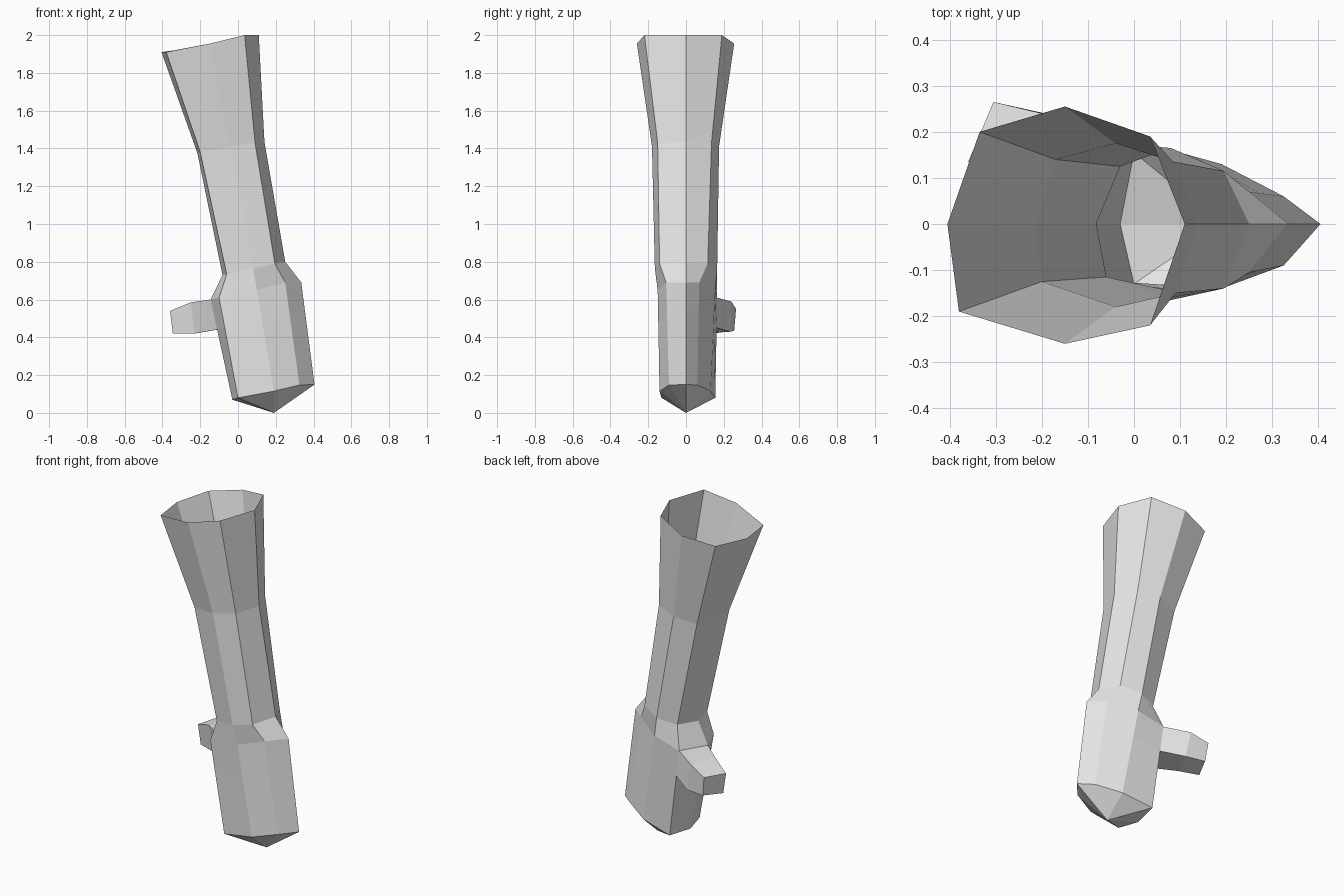
import bpy
from mathutils import Vector

cube = bpy.data.objects.get("Cube")
if cube:
    bpy.data.objects.remove(cube)

grey = bpy.data.materials.new("plain grey")
grey.use_nodes = True
colour = (0.8, 0.8, 0.8, 1)
grey.diffuse_color = colour
grey.node_tree.nodes["Principled BSDF"].inputs["Base Color"].default_value = colour


def loft(name, rings, tip=None, skip=()):
    """Join equal rings of points with quads; close the end with a fan if tip is given."""
    n = len(rings[0])
    verts = [Vector(p) for ring in rings for p in ring]
    faces = []
    for r in range(len(rings) - 1):
        for i in range(n):
            if (r, i) not in skip:
                a, b = r * n + i, r * n + (i + 1) % n
                faces.append((a, a + n, b + n, b))
    if tip:
        base = (len(rings) - 1) * n
        faces += [(base + i, len(verts), base + (i + 1) % n) for i in range(n)]
        verts.append(Vector(tip))
    mesh = bpy.data.meshes.new(name)
    mesh.from_pydata(verts, [], faces)
    mesh.materials.append(grey)
    obj = bpy.data.objects.new(name, mesh)
    bpy.context.collection.objects.link(obj)
    return obj


# Eight-sided rings, starting at the -x corner and passing the front
rim = [(-.405, 0, 1.91), (-.38, -.19, 1.91), (-.15, -.26, 1.955), (.035, -.22, 2),
       (.11, 0, 2), (.035, .19, 2), (-.15, .255, 1.955), (-.335, .2, 1.92)]
forearm = [(-.215, 0, 1.375), (-.2, -.125, 1.38), (-.04, -.18, 1.41), (.09, -.15, 1.43),
           (.14, 0, 1.435), (.085, .135, 1.43), (-.04, .175, 1.41), (-.17, .14, 1.385)]
wrist = [(-.082, 0, .73), (-.06, -.115, .735), (.08, -.165, .765), (.195, -.14, .79),
         (.25, 0, .8), (.195, .115, .79), (.08, .165, .765), (-.03, .125, .74)]
knuckles = [(-.145, 0, .6), (-.1, -.12, .61), (.1, -.15, .65), (.25, -.105, .69),
            (.335, 0, .69), (.25, .07, .69), (.1, .155, .65), (-.07, .165, .61)]
fingertips = [(-.03, 0, .07), (0, -.13, .08), (.19, -.14, .115), (.325, -.09, .148),
              (.405, 0, .15), (.325, .06, .148), (.19, .13, .115), (0, .155, .08)]
palm = [Vector(a).lerp(Vector(b), .3) for a, b in zip(knuckles, fingertips)]

# Flared open sleeve
loft("sleeve", [rim, forearm, wrist])

# Mitten hand, with an opening where the thumb joins
loft("hand", [wrist, knuckles, palm, fingertips], (.19, 0, 0), skip={(1, 7)})

# Thumb growing out of that opening
root = [knuckles[0], knuckles[7], palm[7], palm[0]]
joint = [(-.25, .08, .585), (-.2, .24, .59), (-.17, .235, .43), (-.23, .1, .42)]
end = [(-.36, .135, .54), (-.305, .265, .55), (-.29, .255, .435), (-.345, .14, .42)]
thumb = loft("thumb", [root, joint, end])
cap = [(8, 9, 10, 11)]
sides = [tuple(p.vertices) for p in thumb.data.polygons]
points = [v.co.copy() for v in thumb.data.vertices]
thumb.data.clear_geometry()
thumb.data.from_pydata(points, [], [f[::-1] for f in sides] + cap)
